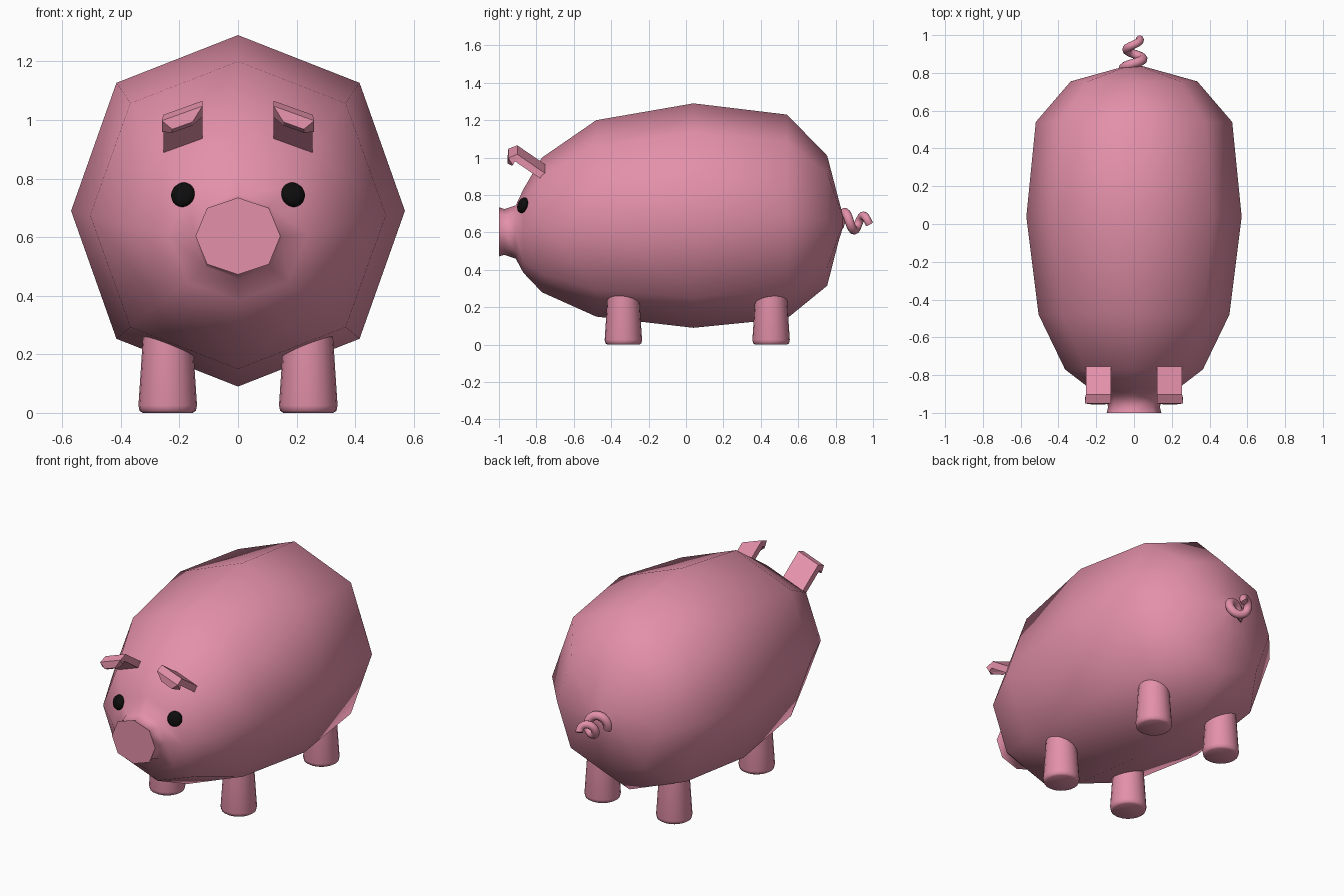
import bpy, bmesh, math
from mathutils import Vector

cube = bpy.data.objects.get("Cube")
if cube:
    bpy.data.objects.remove(cube, do_unlink=True)


def material(name, rgb):
    mat = bpy.data.materials.new(name)
    mat.use_nodes = True
    color = (*rgb, 1)
    mat.diffuse_color = color
    mat.node_tree.nodes["Principled BSDF"].inputs["Base Color"].default_value = color
    return mat


PINK = material("pink skin", (0.77, 0.28, 0.40))
BLACK = material("black eye", (0.004, 0.004, 0.004))


def loft(name, rings, mat, smooth_angle=None):
    """Skin a list of closed rings of points and cap both ends."""
    bm = bmesh.new()
    rows = [[bm.verts.new(p) for p in ring] for ring in rings]
    for a, b in zip(rows, rows[1:]):
        for i in range(len(a)):
            j = (i + 1) % len(a)
            bm.faces.new((a[i], a[j], b[j], b[i]))
    bm.faces.new(rows[0])
    bm.faces.new(rows[-1])
    bmesh.ops.recalc_face_normals(bm, faces=bm.faces)
    mesh = bpy.data.meshes.new(name)
    bm.to_mesh(mesh)
    bm.free()
    obj = bpy.data.objects.new(name, mesh)
    bpy.context.collection.objects.link(obj)
    mesh.materials.append(mat)
    if smooth_angle:
        smooth(obj, smooth_angle)
    return obj


def smooth(obj, degrees):
    bpy.ops.object.select_all(action='DESELECT')
    obj.select_set(True)
    bpy.context.view_layer.objects.active = obj
    bpy.ops.object.shade_smooth_by_angle(angle=math.radians(degrees))


def octagon(y, half_width, low, high):
    mid, half = (low + high) / 2, (high - low) / 2
    points = []
    for i in range(8):
        a = i * math.pi / 4
        k = 1.03 if i % 2 else 1  # corners bulge slightly
        points.append((half_width * k * math.sin(a), y, mid + half * k * math.cos(a)))
    return points


# Body with snout, from nose to rump: y, half width, bottom, top
body_profile = [
    (-1.0, 0.145, 0.472, 0.735),
    (-0.97, 0.137, 0.48, 0.725),
    (-0.91, 0.15, 0.46, 0.745),
    (-0.87, 0.235, 0.385, 0.83),
    (-0.77, 0.365, 0.28, 1.00),
    (-0.48, 0.505, 0.15, 1.20),
    (0.04, 0.57, 0.09, 1.29),
    (0.54, 0.52, 0.14, 1.23),
    (0.755, 0.335, 0.315, 1.01),
    (0.815, 0.12, 0.55, 0.78),
    (0.84, 0.03, 0.63, 0.69),
]
loft("body", [octagon(*row) for row in body_profile], PINK, 60)


# Legs: tapered cylinders with a softened foot edge
def leg(name, x, y):
    rings = []
    for z, r in ((0, 0.085), (0.007, 0.096), (0.025, 0.1), (0.36, 0.078)):
        rings.append([(x + r * math.cos(t * math.tau / 20),
                       y + r * math.sin(t * math.tau / 20), z) for t in range(20)])
    loft(name, rings, PINK, 50)


# Ears: slanted plates whose tips fold downward
def ear(name, side):
    rings = []
    for y, z, inner, outer, dy, dz in (
            (-0.70, 0.88, 0.122, 0.255, 0.01, 0.016),
            (-0.908, 1.022, 0.122, 0.255, 0.006, 0.019),
            (-0.938, 1.004, 0.122, 0.26, -0.012, 0.019),
            (-0.943, 0.975, 0.155, 0.225, -0.012, 0.006)):
        ring = []
        for x, s in ((inner, 1), (outer, 1), (outer, -1), (inner, -1)):
            ring.append((side * x, y + s * dy, z + s * dz - 0.36 * (x - 0.19)))
        rings.append(ring)
    loft(name, rings, PINK)


# Eyes: flattened balls set into the face
def eye(name, side):
    bpy.ops.mesh.primitive_uv_sphere_add(segments=20, ring_count=12, radius=1,
                                         location=(side * 0.188, -0.873, 0.745))
    obj = bpy.context.object
    obj.name = name
    obj.scale = (0.042, 0.026, 0.043)
    obj.rotation_euler = (math.radians(-18), 0, side * math.radians(20))
    obj.data.materials.append(BLACK)
    bpy.ops.object.shade_smooth()


for side, label in ((1, "left"), (-1, "right")):
    leg("front_leg_" + label, side * 0.24, -0.335)
    leg("back_leg_" + label, side * 0.24, 0.455)
    ear("ear_" + label, side)
    eye("eye_" + label, side)

# Curly tail: a tightening helix with a round section
curve = bpy.data.curves.new("tail", 'CURVE')
curve.dimensions = '3D'
curve.bevel_depth = 0.025
curve.bevel_resolution = 3
curve.use_fill_caps = True
spline = curve.splines.new('POLY')
STEPS = 48
spline.points.add(STEPS)
for i, point in enumerate(spline.points):
    f = i / STEPS
    turn = -0.32 + 1.62 * f
    r = 0.056 - 0.026 * f
    a = turn * math.tau
    point.co = (r * math.sin(a), 0.85 + 0.1 * turn, 0.655 + r * math.cos(a), 1)
    point.radius = 1.05 - 0.2 * f
curve.materials.append(PINK)
tail = bpy.data.objects.new("tail", curve)
bpy.context.collection.objects.link(tail)
